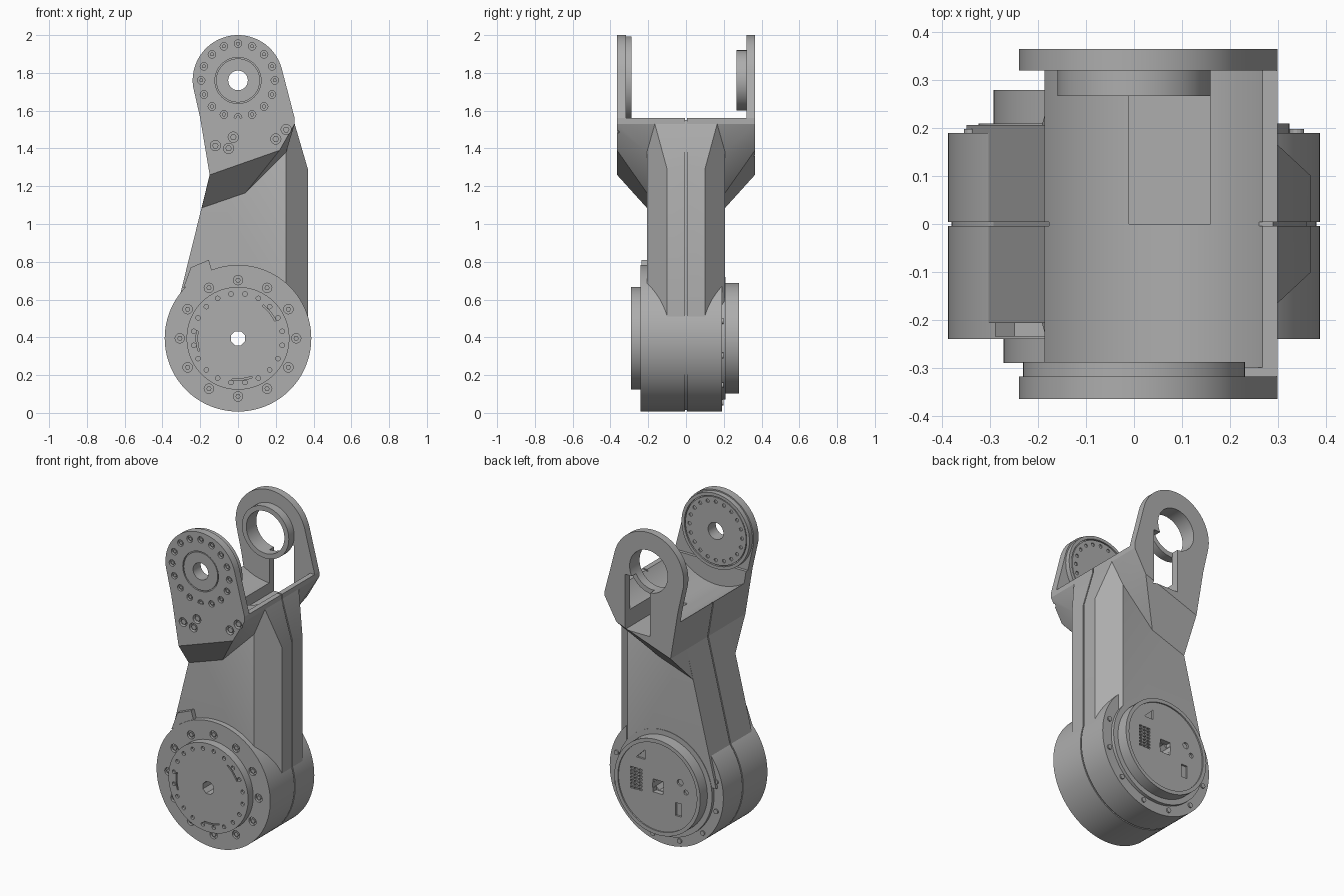
import bpy, bmesh, math
from math import sin, cos, radians

cube = bpy.data.objects.get("Cube")
if cube:
    bpy.data.objects.remove(cube)

grey = bpy.data.materials.new("machined_grey")
grey.use_nodes = True
grey.diffuse_color = (0.42, 0.42, 0.42, 1)
grey.node_tree.nodes["Principled BSDF"].inputs["Base Color"].default_value = (0.42, 0.42, 0.42, 1)

HIP = (0, 0.395)     # lower joint axis (x, z)
TIP = (0, 1.76)      # upper joint axis


def finish(name, bm):
    bmesh.ops.recalc_face_normals(bm, faces=bm.faces)
    me = bpy.data.meshes.new(name)
    bm.to_mesh(me)
    bm.free()
    me.materials.append(grey)
    ob = bpy.data.objects.new(name, me)
    bpy.context.collection.objects.link(ob)
    return ob


def arc(c, r, n=64, a0=0, a1=None):
    """Points round an axis along y; a closed circle unless a1 is given."""
    if a1 is None:
        angles = [a0 + 360 * i / n for i in range(n)]
    else:
        angles = [a0 + (a1 - a0) * i / n for i in range(n + 1)]
    return [(c[0] + r * cos(radians(a)), c[1] + r * sin(radians(a))) for a in angles]


def rect(x0, x1, z0, z1):
    return [(x0, z0), (x1, z0), (x1, z1), (x0, z1)]


def prisms(name, outlines, y0, y1):
    """Extrude one or more x-z outlines along y."""
    bm = bmesh.new()
    for pts in outlines:
        f = bm.faces.new([bm.verts.new((x, y0, z)) for x, z in pts])
        ext = bmesh.ops.extrude_face_region(bm, geom=[f])["geom"]
        for v in ext:
            if isinstance(v, bmesh.types.BMVert):
                v.co.y = y1
    return finish(name, bm)


def hull(name, pts):
    bm = bmesh.new()
    for p in pts:
        bm.verts.new(p)
    res = bmesh.ops.convex_hull(bm, input=bm.verts)
    bmesh.ops.delete(bm, geom=list({g for g in res["geom_interior"] + res["geom_unused"]
                                    if isinstance(g, bmesh.types.BMVert)}), context='VERTS')
    bmesh.ops.dissolve_limit(bm, angle_limit=0.01, verts=bm.verts, edges=bm.edges)
    return finish(name, bm)


def cut(targets, outlines, y0, y1):
    """Subtract prisms from the targets, then remove the cutter."""
    cutter = prisms("cutter", outlines, y0, y1)
    cutter.hide_render = True
    for ob in targets:
        mod = ob.modifiers.new("cut", 'BOOLEAN')
        mod.object, mod.solver = cutter, 'EXACT'
        dg = bpy.context.evaluated_depsgraph_get()
        me = bpy.data.meshes.new_from_object(ob.evaluated_get(dg))
        ob.modifiers.clear()
        ob.data = me
    bpy.data.objects.remove(cutter)


def ring_of(c, r, count, size, start=0, n=12):
    return [arc(p, size, n) for p in arc(c, r, count, start)]


# Arm: two mirrored halves with a narrow seam between them
A, B, C = (-0.15, 1.26), (0.22, 1.39), (0.3, 1.53)
top = [(0.3, 1.56), (-0.2, 1.56)]
heads = []
for s, side in ((-1, "front"), (1, "back")):
    at = lambda y, *pts: [(x, s * y, z) for x, z in pts]
    heads.append(hull(side + "_arm",
        at(0.004, (-0.35, 0.45), A, (0.37, 0.45), (0.37, 1.29), C)
        + at(0.1, (0.37, 0.45), (0.37, 1.29)) + at(0.165, C)
        + at(0.207, (-0.35, 0.45), A, (0.255, 0.45), (0.255, 1.38))))
    heads.append(hull(side + "_flare",
        at(0.004, (-0.192, 1.085), A, C) + at(0.165, C)
        + at(0.207, (-0.192, 1.085), (0.04, 1.165), (0.255, 1.38))
        + at(0.365, A, B, C)))
    heads.append(prisms(side + "_shoulder", [[A, C] + top], s * 0.004, s * 0.365))
heads.append(prisms("arm_core", [[(-0.34, 0.45), (-0.14, 1.26), (-0.19, 1.55), (0.29, 1.55),
                                  (0.36, 1.29), (0.36, 0.45)]], -0.005, 0.005))

# Fork plates
outline = arc(TIP, 0.24, 48, 14, 188) + [top[1], top[0]]
front_plate = prisms("front_fork_plate", [outline], -0.365, -0.318)
back_plate = prisms("back_fork_plate", [outline], 0.32, 0.365)
front_disc = prisms("front_fork_disc", [arc(TIP, 0.232)], -0.32, -0.288)
back_ring = prisms("back_fork_ring", [arc(TIP, 0.16)], 0.267, 0.322)

# Saddle between the plates, cable slot in the back
cut(heads, [arc(TIP, 0.335, 96)], -0.3, 0.32)
slot = rect(-0.01, 0.16, 1.36, 1.7)
cut([h for h in heads if "front" not in h.name], [slot], 0.0, 0.5)
cut([back_plate], [slot], 0.3, 0.5)
cut([back_plate, back_ring], [arc(TIP, 0.13)], 0.2, 0.5)

# Front plate: centre hole, groove and bolt circle
cut([front_plate], [arc(TIP, 0.122)], -0.4, -0.355)
hub = prisms("fork_hub_cap", [arc(TIP, 0.116)], -0.364, -0.35)
cut([front_plate, front_disc, hub], [arc(TIP, 0.052, 32)], -0.5, -0.2)
cut([front_plate], ring_of(TIP, 0.195, 16, 0.02), -0.4, -0.35)
prisms("fork_bolts", ring_of(TIP, 0.195, 16, 0.011, 0, 6), -0.36, -0.345)
cut([front_disc], [arc(TIP, 0.213)], -0.3, -0.282)
inner = prisms("fork_inner_face", [arc(TIP, 0.207)], -0.31, -0.29)
cut([inner], [arc(TIP, 0.052, 32)], -0.4, -0.2)
cut([inner], ring_of(TIP, 0.18, 20, 0.011), -0.297, -0.2)

# Large bolts at the base of the front plate
spots = [(-0.12, 1.415), (-0.05, 1.4), (-0.025, 1.46), (0.2, 1.45), (0.255, 1.5)]
cut([h for h in heads if h.name in ("front_shoulder", "front_flare")],
    [arc(p, 0.027, 16) for p in spots], -0.4, -0.34)
prisms("shoulder_bolts", [arc(p, 0.017, 6) for p in spots], -0.36, -0.33)

# Lower joint drum
drum_front = prisms("drum_front", [arc(HIP, 0.388, 96)], -0.24, -0.004)
drum_back = prisms("drum_back", [arc(HIP, 0.388, 96)], 0.004, 0.19)
drum_core = prisms("drum_core", [arc(HIP, 0.381, 96)], -0.005, 0.005)
flange = prisms("drum_back_flange", [arc(HIP, 0.325, 96)], 0.185, 0.21)
prisms("drum_back_bolts", ring_of(HIP, 0.352, 12, 0.015, 15), 0.18, 0.198)
cut([drum_front], ring_of(HIP, 0.308, 12, 0.025, 0, 16), -0.3, -0.225)
prisms("drum_front_bolts", ring_of(HIP, 0.308, 12, 0.014, 0, 6), -0.237, -0.22)
prisms("drum_tab", [[(-0.29, 0.66), (-0.25, 0.77), (-0.155, 0.81), (-0.135, 0.74)]], -0.235, -0.2)

# Front output disc with small holes and slim slots
front_cover = prisms("front_output_disc", [arc(HIP, 0.272, 96)], -0.29, -0.235)
cut([front_cover], ring_of(HIP, 0.237, 20, 0.012, 9), -0.3, -0.275)
slits = [arc(HIP, 0.222, 6, a, a + 28) + arc(HIP, 0.214, 6, a + 28, a) for a in (25, 170, 262)]
cut([front_cover], slits, -0.3, -0.282)

# Back cover with raised lip, vent grid and service openings
back_cover = prisms("back_cover", [arc(HIP, 0.293, 96)], 0.2, 0.28)
cut([back_cover], [arc(HIP, 0.27, 96)], 0.272, 0.3)
vents = [rect(x, x + 0.022, z, z + 0.012)
         for x in (0.11, 0.138, 0.166) for z in [0.34 + 0.02 * i for i in range(7)]]
marks = [[(0.09, 0.54), (0.15, 0.54), (0.09, 0.6)], rect(-0.16, -0.12, 0.25, 0.33),
         arc((-0.15, 0.46), 0.02, 12), arc((-0.19, 0.41), 0.015, 12)]
cut([back_cover], vents + marks, 0.26, 0.3)
cut([back_cover], [rect(-0.035, 0.035, 0.355, 0.435)], 0.24, 0.3)

# Shaft bore through the whole lower joint
cut([front_cover, back_cover, drum_front, drum_back, drum_core, flange],
    [arc(HIP, 0.04, 8, 22.5)], -0.5, 0.5)
bore_parts = [h for h in heads if "arm" in h.name]

# Smooth round walls, keep crisp edges
bpy.ops.object.select_all(action='DESELECT')
for ob in bpy.context.collection.objects:
    if ob.type == 'MESH' and ob.data.materials and ob.data.materials[0] == grey:
        ob.select_set(True)
        bpy.context.view_layer.objects.active = ob
bpy.ops.object.shade_smooth_by_angle(angle=radians(20))
